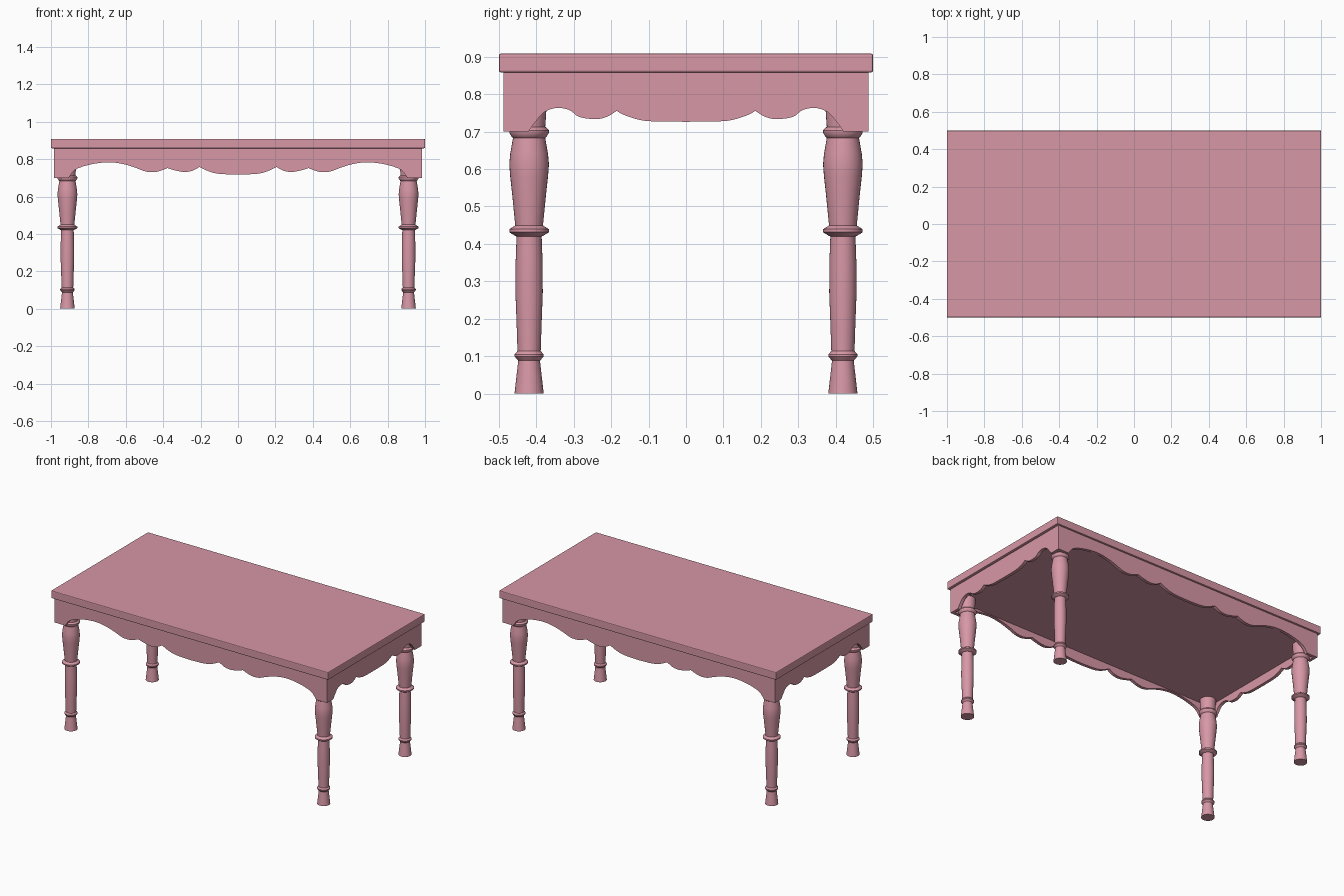
import bpy, bmesh, math
from mathutils import Vector

if "Cube" in bpy.data.objects:
    bpy.data.objects.remove(bpy.data.objects["Cube"])

pink = bpy.data.materials.new("dusty pink paint")
pink.diffuse_color = (0.68, 0.31, 0.38, 1)
pink.use_nodes = True
pink.node_tree.nodes["Principled BSDF"].inputs["Base Color"].default_value = pink.diffuse_color

TOP_Z0, TOP_Z1 = 0.858, 0.908
UNDER_Z = 0.786            # underside of the core between the aprons


def finish(bm, name, angle=30):
    bmesh.ops.recalc_face_normals(bm, faces=bm.faces)
    me = bpy.data.meshes.new(name)
    bm.to_mesh(me)
    bm.free()
    me.materials.append(pink)
    ob = bpy.data.objects.new(name, me)
    bpy.context.collection.objects.link(ob)
    if angle:
        bpy.ops.object.select_all(action='DESELECT')
        ob.select_set(True)
        bpy.context.view_layer.objects.active = ob
        bpy.ops.object.shade_smooth_by_angle(angle=math.radians(angle))
    return ob


def box(name, sx, sy, z0, z1, bevel=0):
    bm = bmesh.new()
    bmesh.ops.create_cube(bm, size=1)
    for v in bm.verts:
        v.co = (v.co.x * sx, v.co.y * sy, (z0 + z1) / 2 + v.co.z * (z1 - z0))
    if bevel:
        bmesh.ops.bevel(bm, geom=bm.edges[:], offset=bevel, segments=2, profile=0.5,
                        affect='EDGES')
    finish(bm, name, 0)


def smooth_curve(pts, steps=4):
    """Catmull-Rom curve through the points."""
    p = [Vector(q) for q in pts]
    p = [p[0]] + p + [p[-1]]
    out = []
    for i in range(1, len(p) - 2):
        a, b, c, d = p[i - 1:i + 3]
        for s in range(steps):
            t = s / steps
            out.append(0.5 * (2 * b + (c - a) * t + (2 * a - 5 * b + 4 * c - d) * t * t
                              + (3 * b - a - 3 * c + d) * t ** 3))
    return out + [p[-1]]


# Table top, and the solid core filling the space inside the aprons
box("table_top", 2, 1, TOP_Z0, TOP_Z1, 0.005)
box("underside_panel", 1.93, 0.94, UNDER_Z, TOP_Z0)


# Scalloped aprons: half outlines, split at the cusps, mirrored about the middle
def apron(name, end, runs, place):
    half = [Vector((-end, 0.70))]
    for run in runs:
        c = smooth_curve(run)
        half += c if run is runs[0] else c[1:]
    line = half + [Vector((-q.x, q.y)) for q in reversed(half[:-1])]
    bm = bmesh.new()
    rows = [[bm.verts.new(place(q.x, d, z)) for d, z in
             ((0, q.y), (0, TOP_Z0), (0.02, TOP_Z0), (0.02, q.y))] for q in line]
    for a, b in zip(rows, rows[1:]):
        for k in range(4):
            bm.faces.new((a[k], a[(k + 1) % 4], b[(k + 1) % 4], b[k]))
    bm.faces.new(rows[0])
    bm.faces.new(rows[-1])
    finish(bm, name)


long_runs = [
    [(-.905, .70), (-.87, .743), (-.79, .771), (-.69, .783), (-.607, .772), (-.543, .752),
     (-.495, .734), (-.45, .730), (-.41, .739), (-.377, .752)],
    [(-.377, .752), (-.334, .739), (-.286, .731), (-.243, .738), (-.206, .758)],
    [(-.206, .758), (-.155, .734), (-.099, .721), (0, .717)],
]
short_runs = [
    [(-.42, .70), (-.405, .722), (-.378, .752), (-.344, .763), (-.311, .757), (-.285, .739),
     (-.242, .733), (-.212, .739), (-.185, .755)],
    [(-.185, .755), (-.165, .744), (-.124, .731), (-.085, .727), (0, .726)],
]
for word, s in (("front", -1), ("back", 1)):
    apron(word + "_apron", 0.983, long_runs, lambda u, d, z: (u, s * (0.488 - d), z))
for word, s in (("left", -1), ("right", 1)):
    apron(word + "_apron", 0.468, short_runs, lambda u, d, z: (s * (0.983 - d), u, z))

# Turned legs: (radius, height) profile spun round
leg_profile = [
    (.039, 0), (.0345, .04), (.029, .088),
    (.031, .09), (.0385, .099), (.0385, .105), (.031, .114),
    (.0335, .19), (.0365, .27), (.036, .35), (.0335, .420),
    (.037, .421), (.053, .431), (.053, .439), (.037, .449),
    (.045, .53), (.0505, .58), (.053, .612), (.0505, .64), (.043, .683),
    (.046, .685), (.053, .697), (.053, .703), (.046, .711),
    (.043, .712), (.045, .74), (.047, .77), (.047, UNDER_Z + .002),
]
SIDES = 32


def leg(name, cx, cy):
    bm = bmesh.new()
    rings = [[bm.verts.new((cx + r * math.cos(math.tau * i / SIDES),
                            cy + r * math.sin(math.tau * i / SIDES), z)) for i in range(SIDES)]
             for r, z in leg_profile]
    for a, b in zip(rings, rings[1:]):
        for i in range(SIDES):
            j = (i + 1) % SIDES
            bm.faces.new((a[i], a[j], b[j], b[i]))
    bm.faces.new(rings[0])
    bm.faces.new(rings[-1])
    finish(bm, name, 35)


for yw, sy in (("front", -1), ("back", 1)):
    for xw, sx in (("left", -1), ("right", 1)):
        leg(f"{yw}_{xw}_leg", sx * 0.912, sy * 0.419)
